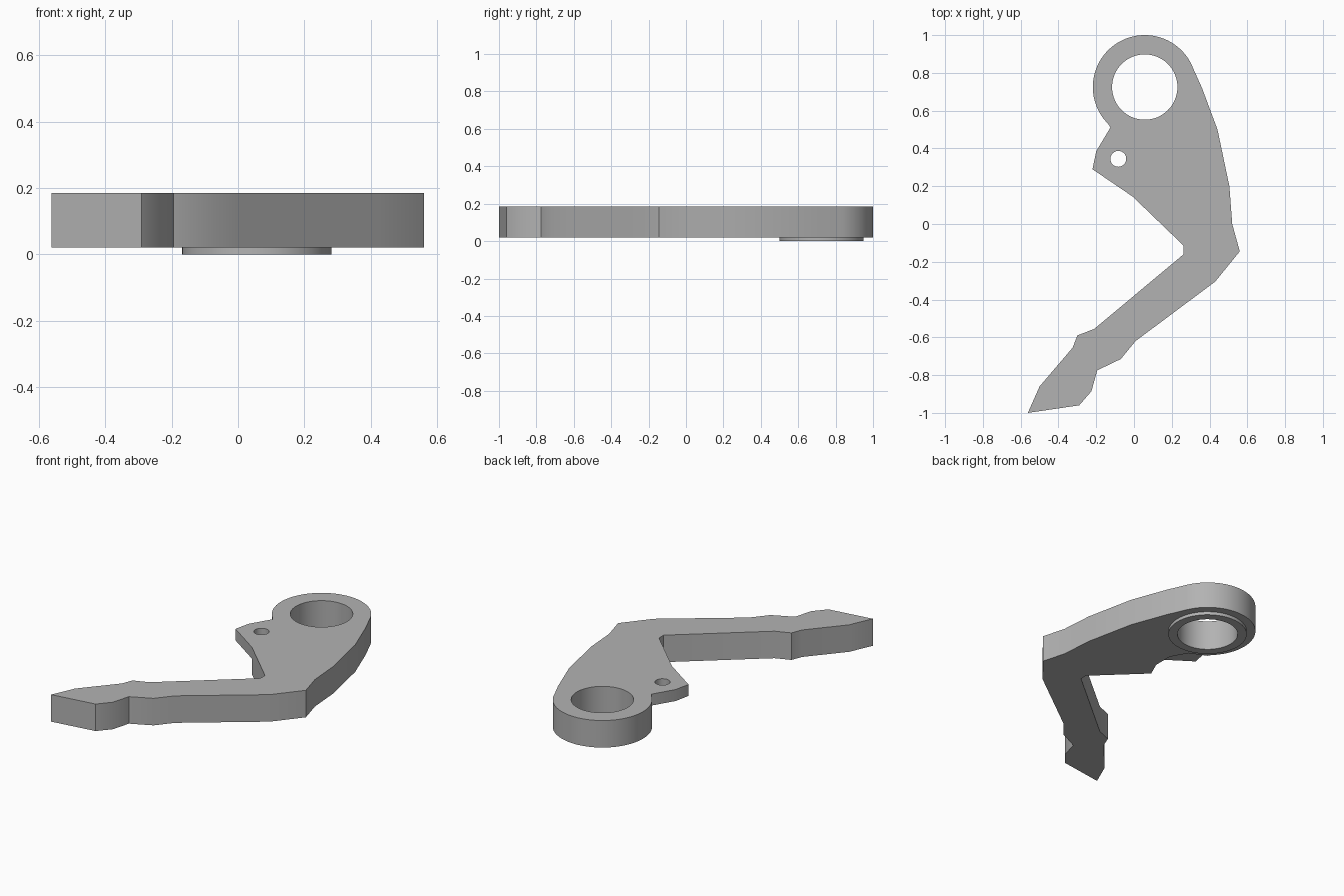
import bpy, bmesh
from math import sin, cos, atan2, tau, radians

if "Cube" in bpy.data.objects:
    bpy.data.objects.remove(bpy.data.objects["Cube"], do_unlink=True)

TOP, BASE, TAB_BASE = 0.185, 0.02, 0.115
CX, CY, RING = 0.057, 0.725, 0.275

grey = bpy.data.materials.new("plain grey")
grey.use_nodes = True
grey.diffuse_color = (0.45, 0.45, 0.45, 1)
grey.node_tree.nodes["Principled BSDF"].inputs["Base Color"].default_value = (0.45, 0.45, 0.45, 1)


def prism(name, outline, low, high):
    """Closed solid from a flat outline."""
    bm = bmesh.new()
    face = bm.faces.new([bm.verts.new((x, y, low)) for x, y in outline])
    top = bmesh.ops.extrude_face_region(bm, geom=[face])["geom"]
    for v in top:
        if isinstance(v, bmesh.types.BMVert):
            v.co.z = high
    bmesh.ops.recalc_face_normals(bm, faces=bm.faces[:])
    mesh = bpy.data.meshes.new(name)
    bm.to_mesh(mesh)
    bm.free()
    mesh.materials.append(grey)
    obj = bpy.data.objects.new(name, mesh)
    bpy.context.collection.objects.link(obj)
    return obj


def arc(x, y, r, start=0.0, sweep=tau, n=64):
    return [(x + r * cos(start + sweep * i / n), y + r * sin(start + sweep * i / n)) for i in range(n)]


def combine(target, tool, operation):
    """Apply a boolean and discard its helper."""
    bpy.context.view_layer.objects.active = target
    mod = target.modifiers.new(tool.name, 'BOOLEAN')
    mod.operation, mod.object, mod.solver = operation, tool, 'EXACT'
    bpy.ops.object.modifier_apply(modifier=mod.name)
    bpy.data.objects.remove(tool, do_unlink=True)


# Bent lever outline: inner notch, lower arm and toe, then back up the outer edge
lever = [(-0.2, 0.385), (-0.22, 0.29), (-0.007, 0.145), (0.263, -0.115), (0.263, -0.16),
         (-0.21, -0.555), (-0.3, -0.59), (-0.325, -0.655), (-0.5, -0.86), (-0.562, -1),
         (-0.29, -0.96), (-0.225, -0.885), (-0.195, -0.775), (-0.07, -0.715), (0.008, -0.62),
         (0.43, -0.305), (0.56, -0.145), (0.52, 0), (0.505, 0.2), (0.442, 0.5), (0.36, 0.72)]

# Round eye at the upper end joins the outline
start = atan2(0.82 - CY, 0.315 - CX)
end = atan2(0.51 - CY, -0.125 - CX) + tau
eye = arc(CX, CY, RING, start, end - start, 48) + [(-0.125, 0.51)]
body = prism("lever_body", lever + eye, BASE, TOP)

# Underside relief leaves a thin tab
relief = [(-0.007, 0.145), (0.035, 0.24), (0.035, 0.36), (-0.02, 0.46), (-0.125, 0.51),
          (-0.3, 0.52), (-0.35, 0.25), (-0.15, 0.1)]
combine(body, prism("tab_relief", relief, -0.1, TAB_BASE), 'DIFFERENCE')

# Low collar under the eye, then both through holes
combine(body, prism("collar", arc(CX, CY, 0.225), 0, 0.06), 'UNION')
combine(body, prism("eye_hole", arc(CX, CY, 0.173), -0.1, 0.3), 'DIFFERENCE')
combine(body, prism("pin_hole", arc(-0.083, 0.345, 0.042, n=32), -0.1, 0.3), 'DIFFERENCE')

bpy.ops.object.select_all(action='DESELECT')
body.select_set(True)
bpy.context.view_layer.objects.active = body
bpy.ops.object.shade_smooth_by_angle(angle=radians(30))
